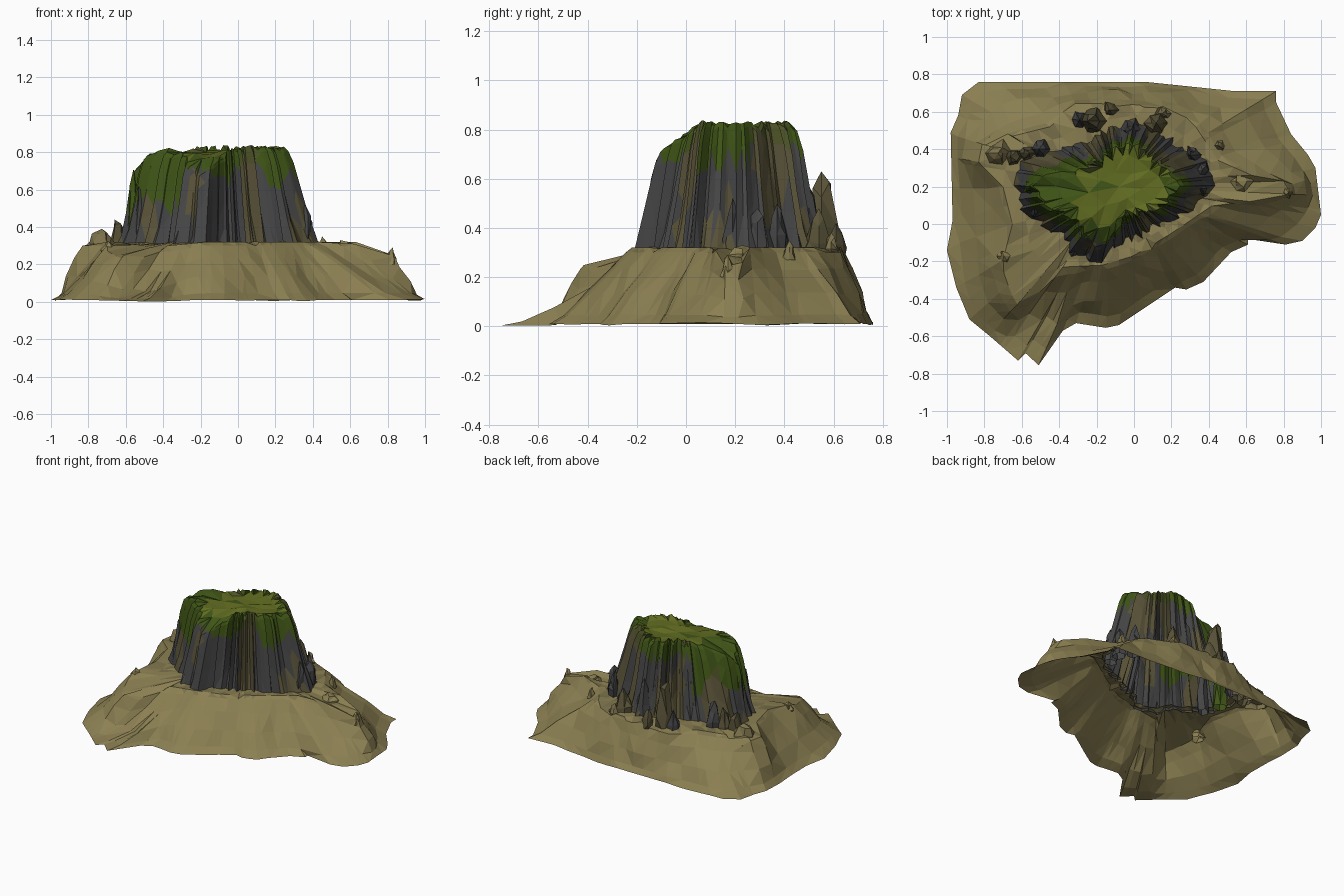
import bpy, bmesh, math, random
from mathutils import Vector, noise

if "Cube" in bpy.data.objects:
    bpy.data.objects.remove(bpy.data.objects["Cube"])

random.seed(4)
C = Vector((-0.08, 0.2))          # centre that all outlines are measured from
TAU = 2 * math.pi


def material(name, rgb):
    m = bpy.data.materials.new(name)
    m.diffuse_color = (*rgb, 1)
    m.use_nodes = True
    m.node_tree.nodes["Principled BSDF"].inputs["Base Color"].default_value = m.diffuse_color
    return m


SAND = material("sand", (0.26, 0.215, 0.085))
DUST = material("shaded_sand", (0.20, 0.165, 0.07))
ROCK = material("dark_rock", (0.06, 0.06, 0.06))
BROWN = material("brown_rock", (0.10, 0.085, 0.04))
MOSS = material("moss", (0.05, 0.09, 0.008))
OLIVE = material("olive_moss", (0.075, 0.085, 0.02))
GRASS = material("grass", (0.12, 0.15, 0.015))


def angle(p):
    return math.atan2(p[1] - C.y, p[0] - C.x) % TAU


def sample(outline, a):
    """Radius and height of a closed outline in direction a from C."""
    d = Vector((math.cos(a), math.sin(a)))
    best = (0.0, outline[0][2])
    for p, q in zip(outline, outline[1:] + outline[:1]):
        u, e = Vector(p[:2]) - C, Vector(q[:2]) - Vector(p[:2])
        den = d.x * e.y - d.y * e.x
        if abs(den) < 1e-9:
            continue
        r = (u.x * e.y - u.y * e.x) / den
        s = (u.x * d.y - u.y * d.x) / den
        if -1e-5 <= s <= 1.00001 and r > best[0]:
            best = (r, p[2] + (q[2] - p[2]) * s)
    return best


def with_z(points, z):
    return [(*p, z) if len(p) == 2 else p for p in points]


def build(name, rings, paint, mats, cap=None, weld=None):
    """Bridge rings of points, close with a centre point, weld slivers, colour the faces."""
    bm = bmesh.new()
    rows = [[bm.verts.new(p) for p in ring] for ring in rings]
    n = len(rows[0])
    for lo, hi in zip(rows, rows[1:]):
        for i in range(n):
            j = (i + 1) % n
            bm.faces.new((lo[i], lo[j], hi[j], hi[i]))
    if cap:
        tip = bm.verts.new(cap)
        for i in range(n):
            bm.faces.new((rows[-1][i], rows[-1][(i + 1) % n], tip))
    if weld:
        for first, last, dist in weld:
            vs = [v for row in rows[first:last] for v in row if v.is_valid]
            bmesh.ops.remove_doubles(bm, verts=vs, dist=dist)
    bmesh.ops.triangulate(bm, faces=bm.faces[:])
    bm.normal_update()
    for f in bm.faces:
        f.material_index = mats.index(paint(f))
    me = bpy.data.meshes.new(name)
    bm.to_mesh(me)
    bm.free()
    for m in mats:
        me.materials.append(m)
    ob = bpy.data.objects.new(name, me)
    bpy.context.collection.objects.link(ob)
    return ob


def polar(a, r, z):
    return (C.x + r * math.cos(a), C.y + r * math.sin(a), z)


# Outlines: ground edge, ledge, foot of the tower, top of the tower
ground = with_z([(1, .05), (.97, .3), (.93, .37), (.84, .48), (.76, .65), (.76, .71), (.54, .71),
                 (.06, .76), (-.83, .76), (-.92, .69), (-.94, .58), (-.98, .49), (-.97, .02),
                 (-1, -.14), (-.95, -.34), (-.88, -.51), (-.77, -.6), (-.62, -.73), (-.58, -.69),
                 (-.51, -.755), (-.38, -.57), (-.31, -.53), (-.15, -.555), (-.08, -.54),
                 (.22, -.34), (.28, -.35), (.37, -.31), (.52, -.15), (.61, -.11), (.61, -.08),
                 (.81, -.11), (.9, -.09), (.97, -.02)], 0.01)
ledge = with_z([(.83, .16, .26), (.8, .23, .26), (.63, .26), (.45, .34), (.33, .52), (.15, .62),
                (-.3, .64), (-.45, .52), (-.65, .47), (-.8, .42), (-.82, .33), (-.7, .2),
                (-.65, 0), (-.7, -.19, .3), (-.62, -.42, .25), (-.5, -.36, .24), (-.38, -.23, .3),
                (-.17, -.22), (0, -.17), (.2, -.05), (.42, .1), (.62, .12, .31)], 0.32)
foot = with_z([(.43, .2), (.41, .33), (.28, .4), (.15, .49), (0, .56), (-.15, .5), (-.3, .43),
               (-.45, .4), (-.6, .34), (-.64, .22), (-.6, .08), (-.45, -.03), (-.36, -.07),
               (-.33, -.17), (-.17, -.2), (-.11, -.12), (0, -.08), (.15, 0), (.35, .09)], 0.3)
top = with_z([(.25, .2), (.21, .27), (.12, .34), (.02, .43), (-.08, .42), (-.2, .34), (-.33, .28, .8),
              (-.46, .28, .81), (-.54, .2, .73), (-.47, .1, .81), (-.38, .06, .82), (-.29, 0, .79),
              (-.23, -.1, .70), (-.13, -.08, .73), (-.05, .03, .81), (.08, .06), (.19, .12)], 0.83)

# Sandy base: an open skirt rising to the ledge, then running in to the tower foot
angles = sorted({round(angle(p), 4) for p in ground + ledge} | {round(i * TAU / 40 + .013, 4) for i in range(40)})
rings = []
for t, h in ((0, 0), (.17, .12), (.42, .40), (.72, .72), (.92, .94), (1, 1)):
    ring = []
    for a in angles:
        (r0, z0), (r1, z1) = sample(ground, a), sample(ledge, a)
        hollow = 1 + 1.0 * math.exp(-((a - 4.2) / .14) ** 2)      # flatter toe below the front hill
        n = noise.noise((math.cos(a) * 4, math.sin(a) * 4, t * 3))
        wob = n * .035 * math.sin(math.pi * t)
        ring.append(polar(a, r0 + (r1 - r0) * t + wob,
                          z0 + (z1 - z0) * h ** hollow + (n * .012 if t == 0 else wob * .4)))
    rings.append(ring)
for t in (.5, 1):
    ring = []
    for a in angles:
        (r0, z0), (r1, _) = sample(ledge, a), sample(foot, a)
        r1 = min(r1 * .93, r0 - .01)
        ring.append(polar(a, r0 + (r1 - r0) * t, z0 + (.32 - z0) * t + random.uniform(-.008, .004)))
    rings.append(ring)
build("sandy_base", rings, lambda f: DUST if f.calc_center_median().z > .3 and random.random() < .4 else SAND,
      [SAND, DUST], weld=[(1, 8, .028)])

# Fluted rock tower with a mossy crown
N = 104
col = [(i + random.uniform(-.35, .35)) * TAU / N for i in range(N)]
flute, side = [], 1
while len(flute) < N:               # buttresses and clefts of uneven width and depth
    depth = random.uniform(.008, .032)
    flute += [side * depth + random.uniform(-.01, .01) for _ in range(random.choice((1, 1, 2, 2, 3)))]
    side = -side
flute = flute[:N]
drop = [random.uniform(0, .13) if f > 0 else random.uniform(-.05, .02) for f in flute]
rings = []
for z, t, amp in ((0, 0, .6), (.33, .36, 1.05), (.62, .60, 1.0), (.84, .78, .9), (.96, .93, .7), (1, 1.04, .5)):
    ring = []
    for a, f, d in zip(col, flute, drop):
        (r0, z0), (r1, z1) = sample(foot, a), sample(top, a)
        zz = z0 + (z1 - z0) * z - d * math.sin(math.pi * min(z, .93)) * .8
        ring.append(polar(a, r0 + (r1 - r0) * t + f * amp, zz))
    rings.append(ring)
for s in (.74, .4):
    ring = []
    for a in col:
        r, z1 = sample(top, a)
        n = noise.noise((math.cos(a) * 3, math.sin(a) * 3, s * 4))
        ring.append(polar(a, r * s, .81 - (.83 - z1) * .5 * s + n * .025))
    rings.append(ring)


def tower_paint(f):
    c = f.calc_center_median()
    n = noise.noise((c.x * 7, c.y * 7, 0))
    green_line = .71 - (.17 if c.x < -.3 else 0) + n * .12
    if f.normal.z > .8 and c.z > .77 and c.x > -.3:
        return GRASS if n > -.25 else MOSS
    if c.z > green_line:
        return OLIVE if n > .2 else MOSS
    return BROWN if n > .12 else ROCK


build("rock_tower", rings, tower_paint, [ROCK, BROWN, MOSS, OLIVE, GRASS], (C.x, C.y, .80),
      weld=[(7, 8, .06), (6, 7, .05)])


# Loose crags around the tower: jagged spires
def crag(name, x, y, r, peak, mat, base=.27):
    rows = []
    for s, h in ((1, 0), (.85, .4), (.5, .8)):
        rows.append([(x + r * s * math.cos(k * TAU / 6) * random.uniform(.6, 1.25),
                      y + r * s * math.sin(k * TAU / 6) * random.uniform(.6, 1.25),
                      base + (peak - base) * h * random.uniform(.75, 1.1)) for k in range(6)])
    build(name, rows, lambda f: mat, [mat], (x + random.uniform(-.4, .4) * r, y, peak))


crags = [(-.73, .38, .085, .39, DUST), (-.64, .36, .06, .44, BROWN), (-.22, .55, .085, .63, BROWN),
         (-.13, .61, .05, .42, BROWN), (-.29, .56, .05, .44, ROCK), (.12, .54, .07, .48, BROWN),
         (.16, .59, .04, .38, DUST), (-.50, .40, .06, .50, ROCK), (-.57, .38, .05, .46, BROWN),
         (.36, .19, .05, .52, ROCK), (.37, .29, .05, .48, ROCK), (.31, .37, .05, .50, ROCK),
         (-.56, .20, .05, .71, MOSS), (-.52, .08, .05, .62, ROCK), (-.02, .50, .06, .57, ROCK),
         (.46, .42, .03, .35, DUST)]
for i, (x, y, r, peak, mat) in enumerate(crags):
    crag(f"crag_{i + 1}", x, y, r, peak, mat)
crag("ridge_stone", .82, .17, .035, .29, SAND, .2)
crag("ridge_mound", .57, .23, .07, .33, SAND)
crag("left_stone", -.69, -.17, .055, .325, SAND, .24)
